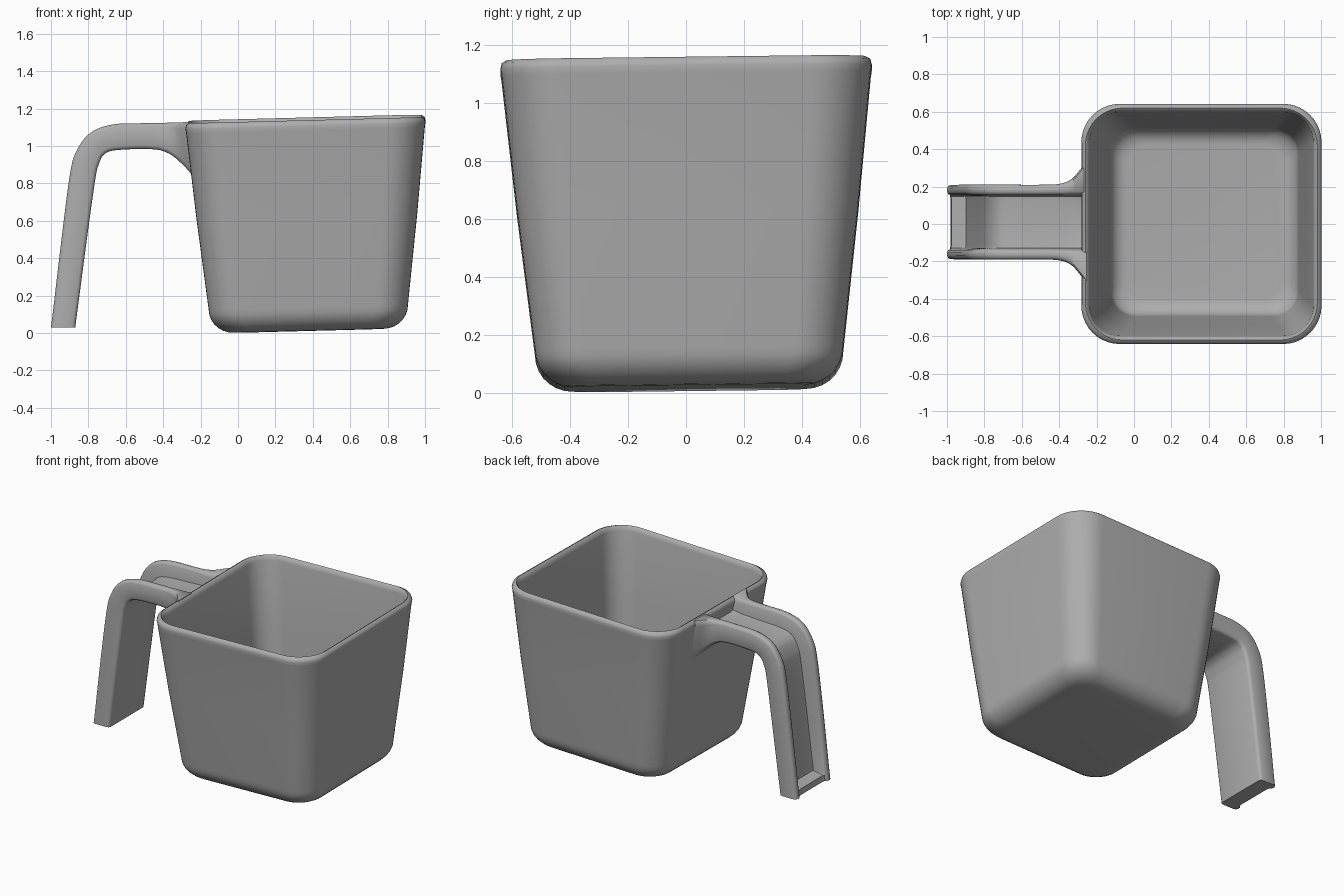
import bpy, math

if "Cube" in bpy.data.objects:
    bpy.data.objects.remove(bpy.data.objects["Cube"], do_unlink=True)

grey = bpy.data.materials.new("matte_grey")
grey.use_nodes = True
grey.diffuse_color = (0.42, 0.42, 0.42, 1)
grey.node_tree.nodes["Principled BSDF"].inputs["Base Color"].default_value = grey.diffuse_color


def loft(name, rings, angle):
    """Skin a list of equal closed rings and cap both ends."""
    n = len(rings[0])
    verts = [p for ring in rings for p in ring]
    faces = [(k * n + i, k * n + (i + 1) % n, (k + 1) * n + (i + 1) % n, (k + 1) * n + i)
             for k in range(len(rings) - 1) for i in range(n)]
    faces += [tuple(reversed(range(n))), tuple(range(len(verts) - n, len(verts)))]
    mesh = bpy.data.meshes.new(name)
    mesh.from_pydata(verts, [], faces)
    mesh.materials.append(grey)
    obj = bpy.data.objects.new(name, mesh)
    bpy.context.collection.objects.link(obj)
    bpy.ops.object.select_all(action='DESELECT')
    obj.select_set(True)
    bpy.context.view_layer.objects.active = obj
    bpy.ops.object.mode_set(mode='EDIT')
    bpy.ops.mesh.select_all(action='SELECT')
    bpy.ops.mesh.normals_make_consistent(inside=False)
    bpy.ops.object.mode_set(mode='OBJECT')
    bpy.ops.object.shade_smooth_by_angle(angle=math.radians(angle))
    return obj


# Cup: rounded-square rings up the outside, over the rim and down the inside
HEIGHT = 1.145


def square_ring(half, z, radius, steps=10):
    t = 1 - z / HEIGHT
    ring = []
    for corner in range(4):
        for i in range(steps + 1):
            a = math.pi / 2 * (corner + i / steps)
            sx = 1 if corner in (0, 3) else -1
            sy = 1 if corner < 2 else -1
            x = sx * (half - radius) + radius * math.cos(a)
            y = sy * (half - radius) + radius * math.sin(a)
            # the whole cup leans very slightly
            lean = 0.016 * t + 0.026 * x + 0.012 * y
            ring.append((x + 0.36 + 0.018 * t, y + 0.012 * t, z + lean))
    return ring


def fillet(half, z, r, steps=7):
    """Quarter-round from the floor up into the wall."""
    return [(half - r + r * math.sin(a), z + r - r * math.cos(a))
            for a in (math.pi / 2 * i / steps for i in range(steps + 1))]


outside = fillet(0.533, 0, 0.13) + [(0.59, 0.62), (0.638, 1.09)]
rim = [(0.642, 1.115), (0.637, 1.135), (0.62, HEIGHT), (0.604, 1.135), (0.598, 1.11)]
inside = [(0.55, 0.62)] + fillet(0.503, 0.05, 0.09)[::-1]
rings = [square_ring(h, z, 0.32 * h) for h, z in outside + rim[:3]]
rings += [square_ring(h, z, 0.27 * h) for h, z in rim[3:] + inside]
loft("cup_body", rings, 50)

# Handle stations: outer x, outer z, inner x, inner z, channel floor depth, half width
stations = [
    (-1.00, 0.03, -0.87, 0.03, 0.85, 0.198),
    (-0.995, 0.07, -0.865, 0.07, 0.85, 0.198),
    (-0.993, 0.085, -0.863, 0.085, 0.27, 0.198),
    (-0.95, 0.45, -0.815, 0.45, 0.27, 0.2),
    (-0.90, 0.84, -0.765, 0.81, 0.27, 0.2),
    (-0.865, 0.97, -0.745, 0.90, 0.27, 0.2),
    (-0.79, 1.07, -0.715, 0.955, 0.27, 0.2),
    (-0.67, 1.115, -0.65, 0.978, 0.27, 0.2),
    (-0.50, 1.122, -0.46, 0.983, 0.3, 0.2),
    (-0.40, 1.124, -0.37, 0.96, 0.42, 0.205),
    (-0.34, 1.125, -0.30, 0.905, 0.58, 0.23),
    (-0.295, 1.127, -0.25, 0.85, 0.68, 0.28),
    (-0.255, 1.127, -0.222, 0.81, 0.7, 0.33),
]


def smooth_path(points, steps=5):
    """Catmull-Rom curve through the stations; the first few stay straight."""
    result = []
    for k in range(len(points) - 1):
        p0, p1, p2 = points[max(k - 1, 0)], points[k], points[k + 1]
        p3 = points[min(k + 2, len(points) - 1)]
        if k < 3:
            result.append(p1)
            continue
        for i in range(steps):
            t = i / steps
            result.append([b + 0.5 * t * (c - a + t * (2 * a - 5 * b + 4 * c - d + t * (3 * (b - c) + d - a)))
                           for a, b, c, d in zip(p0, p1, p2, p3)])
    return result + [points[-1]]


def channel_section(xo, zo, xi, zi, floor, w):
    """U-shaped section: side walls with rounded lips and a sunken floor."""
    lip = 0.145
    half = [(w - 0.02, 0), (w - 0.006, 0.04), (w, 0.14), (w, 0.86), (w - 0.006, 0.95),
            (w - 0.02, 1), (lip + 0.018, 1), (lip + 0.005, 0.95), (lip, 0.88),
            (lip - 0.008, floor + 0.02), (lip - 0.025, floor)]
    loop = half + [(-y, t) for y, t in reversed(half)]
    return [(xi + (xo - xi) * t, y + 0.01, zi + (zo - zi) * t) for y, t in loop]


loft("handle", [channel_section(*s) for s in smooth_path(stations)], 50)
